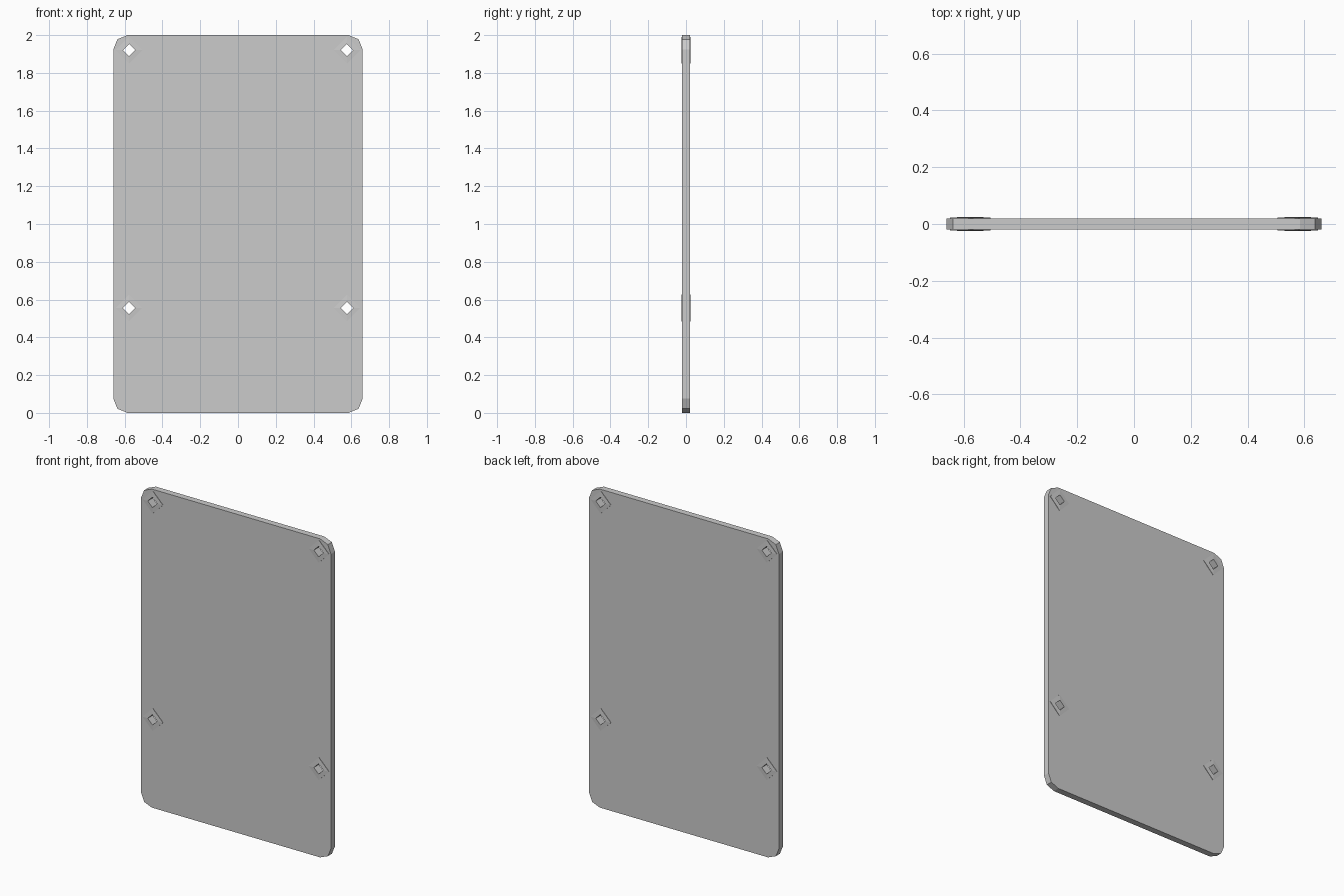
import bpy, bmesh, math

if "Cube" in bpy.data.objects:
    bpy.data.objects.remove(bpy.data.objects["Cube"])

W, H, T = 0.66, 2.0, 0.02            # half width, height, half thickness
R = 0.075                            # corner radius
HOLES = [(sx * 0.577, z) for z in (0.555, 1.92) for sx in (-1, 1)]


def diamond(cx, cz, r):
    return [(cx + r, cz), (cx, cz + r), (cx - r, cz), (cx, cz - r)]


def rounded_outline():
    pts = []
    corners = [(W - R, H - R), (R - W, H - R), (R - W, R), (W - R, R)]
    for i, (cx, cz) in enumerate(corners):
        for k in range(3):
            a = math.radians(90 * i + 45 * k)
            pts.append((cx + R * math.cos(a), cz + R * math.sin(a)))
    return pts


# Panel: rounded outline with four openings, filled and extruded
curve = bpy.data.curves.new("panel", 'CURVE')
curve.dimensions = '2D'
curve.fill_mode = 'BOTH'
curve.extrude = T
for loop in [rounded_outline()] + [diamond(x, z, 0.045) for x, z in HOLES]:
    s = curve.splines.new('POLY')
    s.points.add(len(loop) - 1)
    for p, (x, z) in zip(s.points, loop):
        p.co = (x, z, 0, 1)
    s.use_cyclic_u = True
panel = bpy.data.objects.new("panel", curve)
panel.rotation_euler.x = math.pi / 2
bpy.context.collection.objects.link(panel)
bpy.context.view_layer.objects.active = panel
panel.select_set(True)
bpy.ops.object.convert(target='MESH')
for f in panel.data.polygons:
    f.use_smooth = False


# Eyelets: four-sided rings standing slightly proud of both panel faces
def eyelet(name, cx, cz):
    profile = [(0.071, -0.0225), (0.033, -0.0245), (0.033, 0.0245), (0.071, 0.0225)]
    bm = bmesh.new()
    rings = [[bm.verts.new((x, y, z)) for x, z in diamond(0, 0, r)] for r, y in profile]
    for i in range(4):
        a, b = rings[i], rings[(i + 1) % 4]
        for k in range(4):
            n = (k + 1) % 4
            bm.faces.new((a[k], a[n], b[n], b[k]))
    bmesh.ops.recalc_face_normals(bm, faces=bm.faces)
    mesh = bpy.data.meshes.new(name)
    bm.to_mesh(mesh)
    bm.free()
    ob = bpy.data.objects.new(name, mesh)
    ob.location = (cx, 0, cz)
    bpy.context.collection.objects.link(ob)


for label, (x, z) in zip(("lower_left", "lower_right", "upper_left", "upper_right"), HOLES):
    eyelet("eyelet_" + label, x, z)
